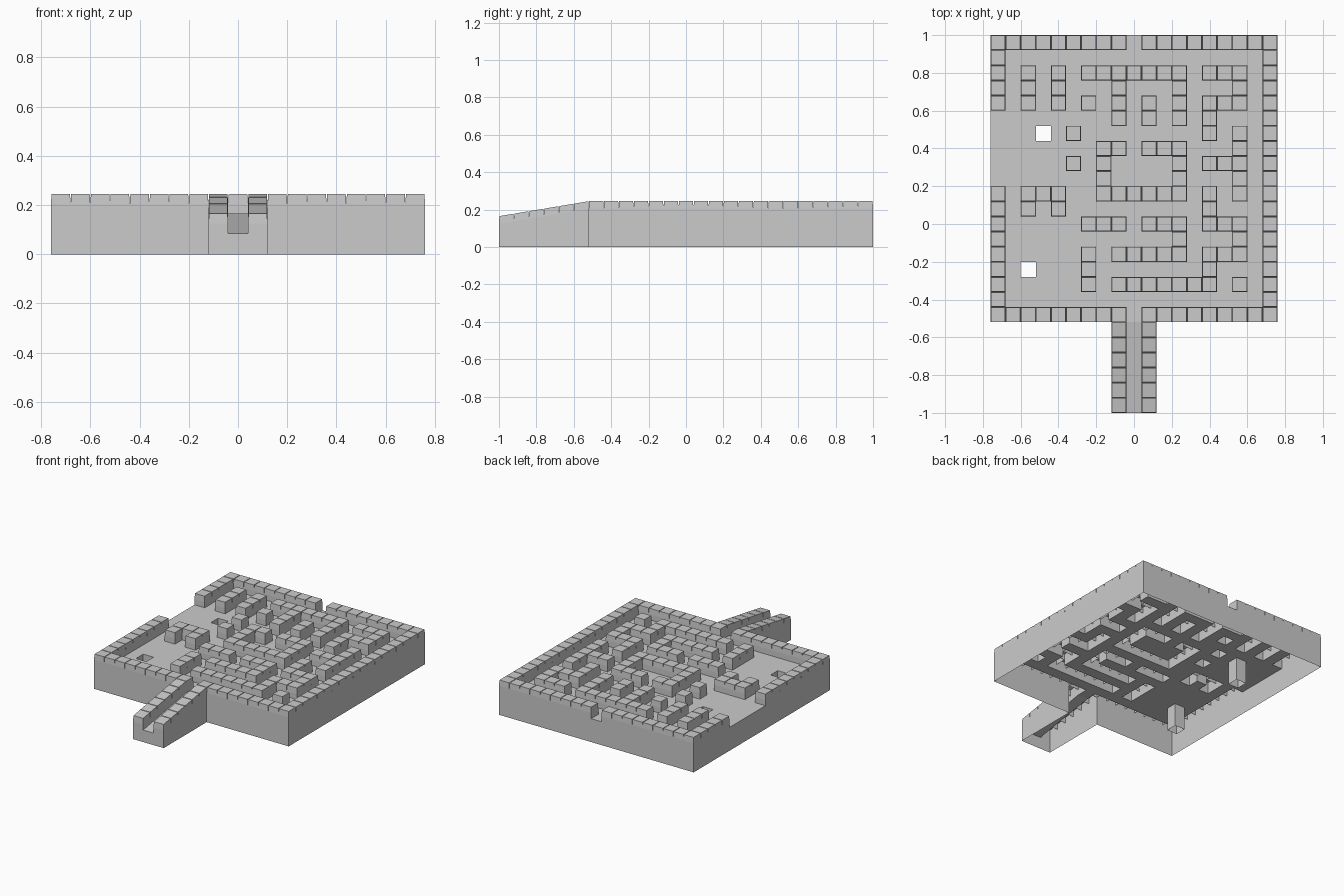
import bpy, bmesh

if "Cube" in bpy.data.objects:
    bpy.data.objects.remove(bpy.data.objects["Cube"])

S = 0.08                                   # cell size
FLOOR, SHOULDER, TOP, INSET = 0.165, 0.205, 0.245, 0.0025

# Plan seen from above: # wall block, . floor, o shaft, space outside
PLAN = [
    "#########.#########",
    "#.................#",
    "#.#.#.#######.###.#",
    "#.#.#...#...#...#.#",
    "#.#.#.#.#.#.#.###.#",
    "........#.#.#.#...#",
    "...o.#........#.#.#",
    ".......##.###...#.#",
    ".....#.#....#.###.#",
    ".......#....#...#.#",
    "#.###..######.#.#.#",
    "#.#.#.........#...#",
    "#.....###.###.###.#",
    "#...........#...#.#",
    "#.....#.#####.###.#",
    "#.o...#.......#...#",
    "#.....#.#######.#.#",
    "#.................#",
    "#########.#########",
] + ["        #.#        "] * 6
HEIGHT = {"#": SHOULDER, ".": FLOOR, "o": 0.0, " ": 0.0}


def cell(r, c):
    return PLAN[r][c] if 0 <= r < len(PLAN) and 0 <= c < 19 else " "


def point(x, y, z):
    # everything in front of the main block slopes down as a ramp
    if z > 0 and y < -0.52:
        z += (y + 0.52) / 6
    return (x, y, z)


def build(name, rows):
    bm = bmesh.new()

    def face(*pts):
        bm.faces.new([bm.verts.new(point(*p)) for p in pts])

    for r in rows:
        for c in range(19):
            kind = cell(r, c)
            if kind in " o":
                continue
            x0, y1 = -0.76 + S * c, 1 - S * r
            x1, y0 = x0 + S, y1 - S
            h = HEIGHT[kind]
            ring = [(x0, y0), (x1, y0), (x1, y1), (x0, y1)]
            i = INSET
            inner = [(x0 + i, y0 + i), (x1 - i, y0 + i),
                     (x1 - i, y1 - i), (x0 + i, y1 - i)]
            # floor tile or block top
            if kind == ".":
                face(*[(x, y, FLOOR) for x, y in ring])
            else:
                face(*[(x, y, TOP) for x, y in inner])
            for k, (dr, dc) in enumerate([(1, 0), (0, 1), (-1, 0), (0, -1)]):
                a, b = ring[k], ring[(k + 1) % 4]
                # slightly tapered upper block, leaving narrow joints
                if kind == "#":
                    p, q = inner[k], inner[(k + 1) % 4]
                    face((*a, h), (*b, h), (*q, TOP), (*p, TOP))
                # vertical side down to a lower neighbour
                low = HEIGHT[cell(r + dr, c + dc)]
                if low < h:
                    face((*a, low), (*b, low), (*b, h), (*a, h))
    bmesh.ops.remove_doubles(bm, verts=bm.verts, dist=0.0005)
    mesh = bpy.data.meshes.new(name)
    bm.to_mesh(mesh)
    bm.free()
    bpy.context.collection.objects.link(bpy.data.objects.new(name, mesh))


build("maze_block", range(19))
build("entrance_ramp", range(19, 25))
